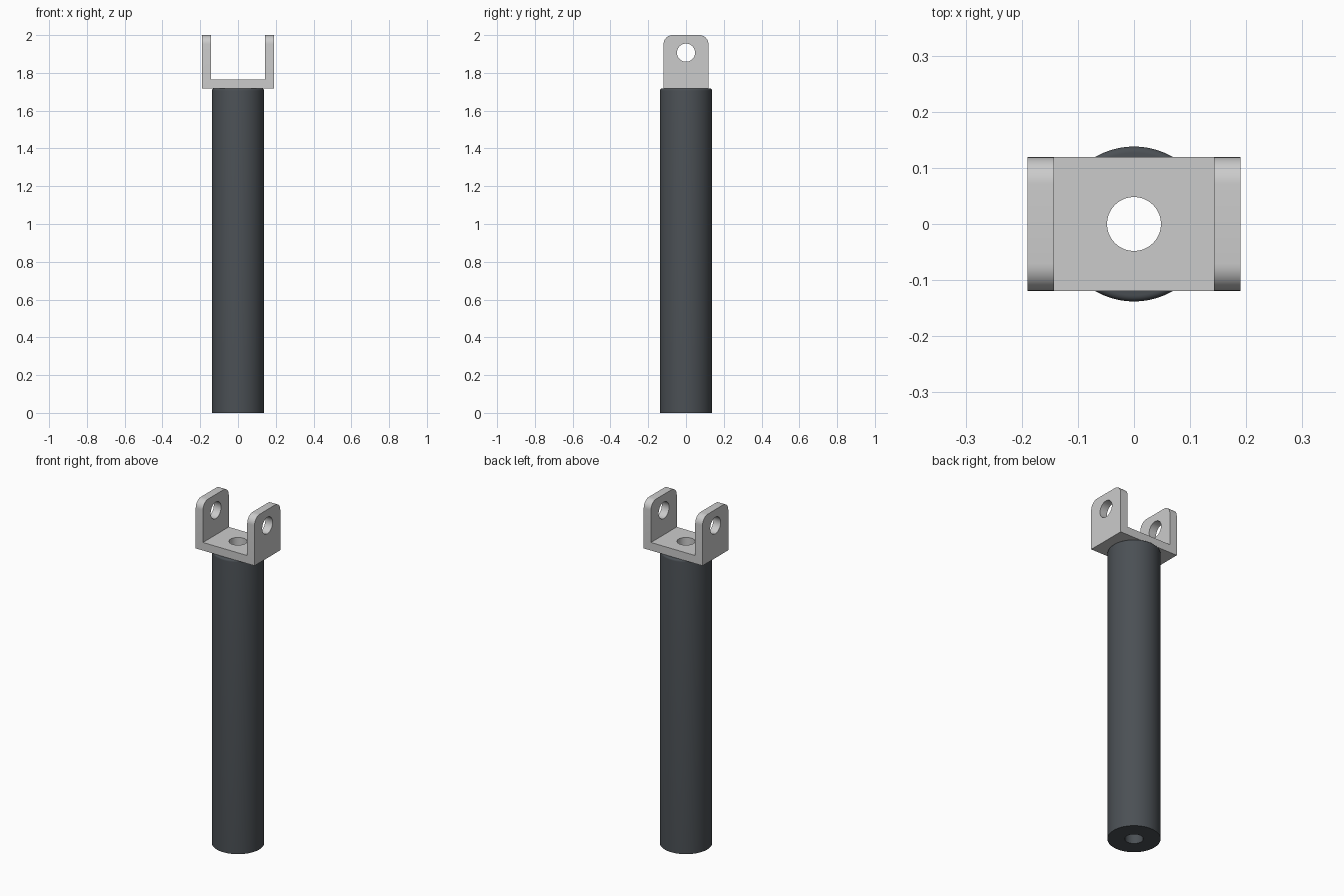
import bpy, bmesh, math
from mathutils import Matrix, Vector

if "Cube" in bpy.data.objects:
    bpy.data.objects.remove(bpy.data.objects["Cube"])

R_TUBE, R_BORE, Z_SEAT = 0.138, 0.048, 1.717
SEG = 96


def finish(bm, name):
    bmesh.ops.recalc_face_normals(bm, faces=bm.faces)
    mesh = bpy.data.meshes.new(name)
    bm.to_mesh(mesh)
    bm.free()
    ob = bpy.data.objects.new(name, mesh)
    bpy.context.collection.objects.link(ob)
    return ob


def smooth(ob):
    bpy.ops.object.select_all(action='DESELECT')
    ob.select_set(True)
    bpy.context.view_layer.objects.active = ob
    bpy.ops.object.shade_smooth_by_angle(angle=math.radians(30))


def cut_hole(target, radius, depth, matrix):
    bm = bmesh.new()
    bmesh.ops.create_cone(bm, cap_ends=True, segments=64, radius1=radius,
                          radius2=radius, depth=depth, matrix=matrix)
    cutter = finish(bm, "hole_cutter")
    cutter.hide_render = True
    mod = target.modifiers.new("hole", 'BOOLEAN')
    mod.operation, mod.solver, mod.object = 'DIFFERENCE', 'EXACT', cutter
    bpy.context.view_layer.objects.active = target
    bpy.ops.object.modifier_apply(modifier=mod.name)
    bpy.data.objects.remove(cutter)


# Tube: lathed ring section with a small rounded top rim
f = 0.011
profile = [(R_BORE, 0), (R_TUBE, 0)]
profile += [(R_TUBE - f + f * math.cos(a), Z_SEAT - f + f * math.sin(a))
            for a in (math.pi / 2 * i / 5 for i in range(6))]
profile += [(R_BORE, Z_SEAT)]
bm = bmesh.new()
rings = [[bm.verts.new((r * math.cos(t), r * math.sin(t), z)) for r, z in profile]
         for t in (2 * math.pi * i / SEG for i in range(SEG))]
n = len(profile)
for i in range(SEG):
    a, b = rings[i], rings[(i + 1) % SEG]
    for j in range(n):
        k = (j + 1) % n
        bm.faces.new((a[j], b[j], b[k], a[k]))
tube = finish(bm, "tube")
smooth(tube)
mat = bpy.data.materials.new("dark_metal")
mat.diffuse_color = (0.07, 0.08, 0.09, 1)
mat.use_nodes = True
mat.node_tree.nodes["Principled BSDF"].inputs["Base Color"].default_value = mat.diffuse_color
tube.data.materials.append(mat)

# Clevis bracket: U section extruded along y
W, D, T, TOP = 0.19, 0.119, 0.047, 2.0
section = [(-W, Z_SEAT), (W, Z_SEAT), (W, TOP), (W - T, TOP), (W - T, Z_SEAT + T),
           (T - W, Z_SEAT + T), (T - W, TOP), (-W, TOP)]
bm = bmesh.new()
face = bm.faces.new([bm.verts.new((x, -D, z)) for x, z in section])
ext = bmesh.ops.extrude_face_region(bm, geom=[face])
bmesh.ops.translate(bm, vec=Vector((0, 2 * D, 0)),
                    verts=[v for v in ext["geom"] if isinstance(v, bmesh.types.BMVert)])

# Rounded upper corners of both ears
corners = [e for e in bm.edges
           if all(v.co.z > TOP - 1e-4 for v in e.verts)
           and abs(e.verts[0].co.y - e.verts[1].co.y) < 1e-5]
bmesh.ops.bevel(bm, geom=corners, offset=0.048, segments=10, profile=0.5, affect='EDGES')
bracket = finish(bm, "clevis_bracket")

# Bolt hole in the base and pin holes through both ears
cut_hole(bracket, R_BORE, 0.2, Matrix.Translation((0, 0, Z_SEAT)))
cut_hole(bracket, 0.048, 0.6,
         Matrix.Translation((0, 0, 1.907)) @ Matrix.Rotation(math.pi / 2, 4, 'Y'))
smooth(bracket)
